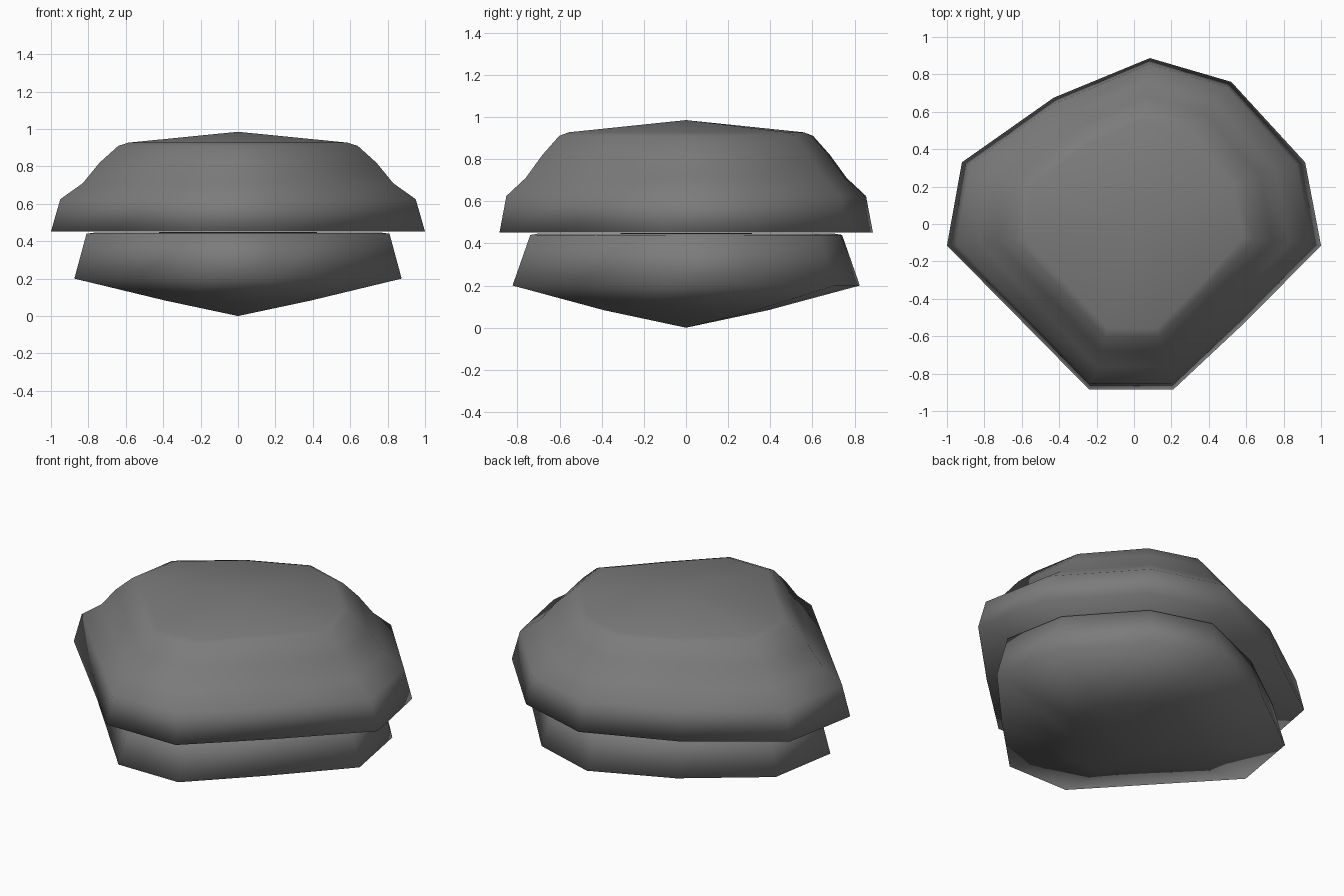
import bpy, bmesh

if "Cube" in bpy.data.objects:
    bpy.data.objects.remove(bpy.data.objects["Cube"])

# Shared plan outline of the boulder, seen from above
OUTLINE = [(1.0, -0.115), (0.915, 0.33), (0.52, 0.76), (0.085, 0.887),
           (-0.43, 0.675), (-0.92, 0.33), (-1.0, -0.115), (-0.61, -0.51),
           (-0.24, -0.885), (0.21, -0.885), (0.60, -0.52)]

# Dark grey stone
stone = bpy.data.materials.new("dark_stone")
stone.diffuse_color = (0.2, 0.2, 0.2, 1)
stone.use_nodes = True
stone.node_tree.nodes["Principled BSDF"].inputs["Base Color"].default_value = stone.diffuse_color


def layered_rock(name, bottom_z, rings, top_z):
    """Stack scaled outlines (x scale, y scale, z), closed by a shallow point at each end."""
    bm = bmesh.new()
    loops = [[bm.verts.new((x * sx, y * sy, z)) for x, y in OUTLINE]
             for sx, sy, z in rings]
    n = len(OUTLINE)
    for lower, upper in zip(loops, loops[1:]):
        for i in range(n):
            j = (i + 1) % n
            bm.faces.new((lower[i], lower[j], upper[j], upper[i]))
    for loop, z in ((loops[0], bottom_z), (loops[-1], top_z)):
        tip = bm.verts.new((0, 0, z))
        for i in range(n):
            bm.faces.new((loop[i], loop[(i + 1) % n], tip))
    bmesh.ops.recalc_face_normals(bm, faces=bm.faces)
    for f in bm.faces:
        f.smooth = True
    mesh = bpy.data.meshes.new(name)
    bm.to_mesh(mesh)
    bm.free()
    mesh.materials.append(stone)
    obj = bpy.data.objects.new(name, mesh)
    bpy.context.collection.objects.link(obj)
    return obj


# Lower stone with a pointed underside
layered_rock("lower_rock", 0.0,
             [(0.39, 0.44, 0.083), (0.875, 0.93, 0.20),
              (0.81, 0.835, 0.44), (0.76, 0.79, 0.447)], 0.449)

# Wider overhanging cap with stepped shoulders
layered_rock("upper_rock", 0.452,
             [(1.0, 1.0, 0.452), (0.95, 0.963, 0.625), (0.83, 0.86, 0.71),
              (0.74, 0.77, 0.82), (0.64, 0.68, 0.91), (0.585, 0.63, 0.927)], 0.985)
